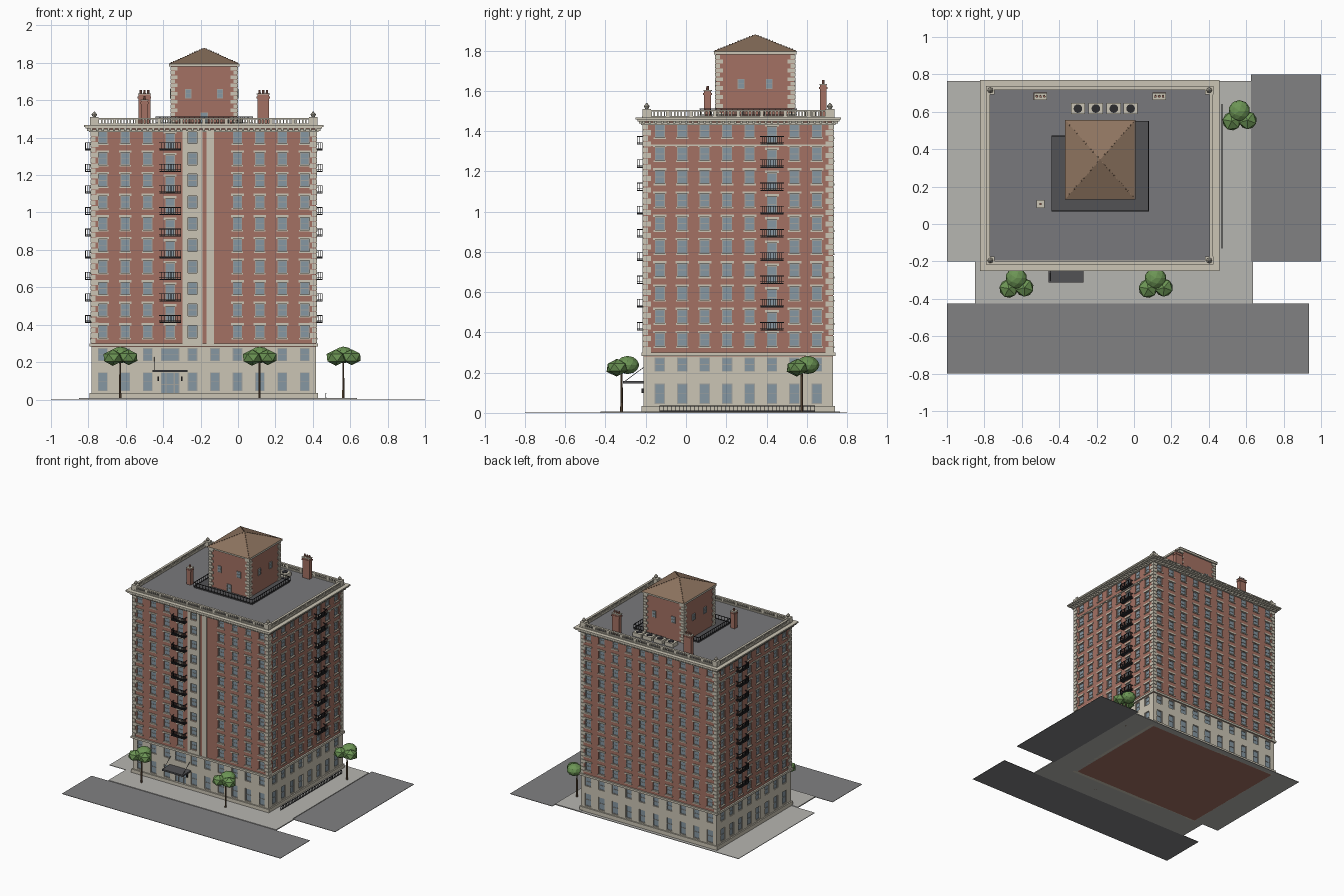
import bpy, bmesh, math
from mathutils import Matrix, Vector

if "Cube" in bpy.data.objects:
    bpy.data.objects.remove(bpy.data.objects["Cube"])

COL = {"brick": (.37, .165, .125), "stone": (.60, .56, .46), "glass": (.24, .31, .36),
       "iron": (.025, .025, .028), "roof": (.19, .19, .20), "road": (.22, .22, .225),
       "walk": (.47, .465, .44), "deck": (.085, .085, .09), "tile": (.27, .175, .115),
       "leaf": (.15, .30, .09), "bark": (.13, .08, .045), "frame": (.36, .36, .34)}
MATS = {}
for k, c in COL.items():
    MATS[k] = bpy.data.materials.new(k)
    MATS[k].diffuse_color = (*c, 1)
PARTS = {}


def part(name, mat):
    return PARTS.setdefault(name, (bmesh.new(), mat))[0]


def box(name, mat, x0, x1, y0, y1, z0, z1):
    m = Matrix.Translation(((x0 + x1) / 2, (y0 + y1) / 2, (z0 + z1) / 2)) @ \
        Matrix.Diagonal((abs(x1 - x0), abs(y1 - y0), abs(z1 - z0), 1))
    bmesh.ops.create_cube(part(name, mat), size=1, matrix=m)


def cone(name, mat, x, y, z0, z1, r0, r1, seg=8):
    bmesh.ops.create_cone(part(name, mat), cap_ends=True, segments=seg, radius1=r0, radius2=r1,
                          depth=z1 - z0, matrix=Matrix.Translation((x, y, (z0 + z1) / 2)))


def ring(name, mat, b, o, i, z0, z1):
    """rectangular ring around bounds b, from offset o (outer) to i (inner)"""
    x0, x1, y0, y1 = b
    box(name, mat, x0 - o, x1 + o, y0 - o, y0 - i, z0, z1)
    box(name, mat, x0 - o, x1 + o, y1 + i, y1 + o, z0, z1)
    box(name, mat, x0 - o, x0 - i, y0 - i, y1 + i, z0, z1)
    box(name, mat, x1 + i, x1 + o, y0 - i, y1 + i, z0, z1)


def rod(name, mat, a, b, r):
    a, b = Vector(a), Vector(b)
    m = Matrix.Translation((a + b) / 2) @ (b - a).to_track_quat('Z', 'Y').to_matrix().to_4x4()
    bmesh.ops.create_cone(part(name, mat), cap_ends=True, segments=6, radius1=r, radius2=r,
                          depth=(b - a).length, matrix=m)


def rail(name, mat, p, q, z0, z1, n, t=.002, bar=.004):
    (x0, y0), (x1, y1) = p, q
    for a, b in ((z0, z0 + bar), (z1 - bar, z1)):
        box(name, mat, min(x0, x1) - t, max(x0, x1) + t, min(y0, y1) - t, max(y0, y1) + t, a, b)
    for k in range(n + 1):
        x, y = x0 + (x1 - x0) * k / n, y0 + (y1 - y0) * k / n
        box(name, mat, x - t * .7, x + t * .7, y - t * .7, y + t * .7, z0, z1)


BODY = (-.783, .417, -.21, .73)
TOWER = (-.357, -.005, .15, .538)


def fbox(name, mat, b, side, u0, u1, z0, z1, d0, d1):
    """box on a wall: u runs along it, d is the distance outward"""
    if side == "front": box(name, mat, u0, u1, b[2] - d1, b[2] - d0, z0, z1)
    if side == "back": box(name, mat, u0, u1, b[3] + d0, b[3] + d1, z0, z1)
    if side == "left": box(name, mat, b[0] - d1, b[0] - d0, u0, u1, z0, z1)
    if side == "right": box(name, mat, b[1] + d0, b[1] + d1, u0, u1, z0, z1)


REC = .014


def wall(name, mat, side, z0, z1, cols):
    """wall skin with openings; cols = [(u, width, [(za, zb), ...])]"""
    lo, hi = (BODY[0], BODY[1]) if side in ("front", "back") else (BODY[2], BODY[3])
    at = lo
    for u, w, spans in cols:
        fbox(name, mat, BODY, side, at, u - w / 2, z0, z1, -REC - .002, 0)
        at, z = u + w / 2, z0
        for za, zb in spans:
            fbox(name, mat, BODY, side, u - w / 2, at, z, za, -REC - .002, 0)
            z = zb
        fbox(name, mat, BODY, side, u - w / 2, at, z, z1, -REC - .002, 0)
    fbox(name, mat, BODY, side, at, hi, z0, z1, -REC - .002, 0)


def window(b, side, u, w, za, zb, d=0., trim=True):
    fbox("window_glass", "glass", b, side, u - w / 2, u + w / 2, za, zb, d - .003, d + .003)
    f, e0, e1 = .004, d + .001, d + .006
    for s in (-1, 1):
        c = u + s * (w / 2 - f / 2)
        fbox("window_frames", "frame", b, side, c - f / 2, c + f / 2, za, zb, e0, e1)
    for z in (za, (za + zb) / 2 - f / 2, zb - f):
        fbox("window_frames", "frame", b, side, u - w / 2, u + w / 2, z, z + f, e0, e1)
    if trim:
        fbox("lintels", "stone", b, side, u - w / 2 - .009, u + w / 2 + .009, zb, zb + .012, -.005, .005)
        fbox("sills", "stone", b, side, u - w / 2 - .006, u + w / 2 + .006, za - .008, za, -REC, .007)


def quoins(name, b, z0, z1, n, long, short):
    h = (z1 - z0) / n
    for sx in (0, 1):
        for sy in (2, 3):
            for k in range(n):
                lx, ly = (long, short) if k % 2 else (short, long)
                x, y = b[sx], b[sy]
                ix, iy = (1 if sx == 0 else -1), (1 if sy == 2 else -1)
                box(name, "stone", x - ix * .005, x + ix * lx, y - iy * .005, y + iy * ly,
                    z0 + k * h + .001, z0 + (k + 1) * h - .002)


# ground: pavements and roads
box("front_pavement", "walk", -.85, .635, -.425, -.2, 0, .008)
box("left_pavement", "walk", -1, -.77, -.2, .765, 0, .004)
box("right_pavement", "walk", .40, .625, -.2, .765, 0, .008)
box("back_pavement", "walk", -.77, .40, .71, .765, 0, .004)
box("front_road", "road", -1, .935, -.8, -.425, 0, .003)
box("side_road", "road", .625, 1, -.2, .8, 0, .003)

# core behind the wall skin
box("building_core", "brick", BODY[0] + REC, BODY[1] - REC, BODY[2] + REC, BODY[3] - REC, 0, 1.45)

# facades with recessed windows and balconies
CX, CY = -.183, .26
FLOORS = [.363 + .1155 * i for i in range(10)]
COLS_X = [CX + .12 * (i - 4.5) for i in range(10)]
COLS_Y = [CY + .1115 * (i - 3.5) for i in range(8)]
BALCONY = {"front": COLS_X[3], "right": COLS_Y[5], "left": COLS_Y[5]}
for side in ("front", "back", "left", "right"):
    us = COLS_X if side in ("front", "back") else COLS_Y
    upper, lower = [], []
    for u in us:
        spans = []
        door = side == "front" and u == COLS_X[3]
        for i, z in enumerate(FLOORS):
            balc = BALCONY.get(side) == u and i > 0
            spans.append((z - (.062 if balc else .033), z + (.02 if balc else .033)))
        if not (side == "front" and u == COLS_X[5]):
            upper.append((u, .05, spans))
        lower.append((u, .1 if door else .052, [(.015 if door else .045, .145), (.205, .275)]))
    wall("brick_walls", "brick", side, .28, 1.45, upper)
    wall("stone_base", "stone", side, 0, .285, lower)
    for u, w, spans in upper:
        for za, zb in spans:
            window(BODY, side, u, w, za, zb, -.011)
    for u, w, spans in lower:
        for za, zb in spans:
            window(BODY, side, u, w, za, zb, -.011, False)
    if side in BALCONY:
        u = BALCONY[side]
        for z in FLOORS[1:]:
            f, w, d = z - .07, .057, .034
            fbox("balcony_floors", "iron", BODY, side, u - w, u + w, f, f + .006, 0, d)
            for a, c in ((f + .01, f + .013), (f + .039, f + .043)):
                fbox("balcony_rails", "iron", BODY, side, u - w, u + w, a, c, d - .003, d)
                for s in (-1, 1):
                    fbox("balcony_rails", "iron", BODY, side, u + s * w - .0015, u + s * w + .0015, a, c, 0, d)
            for k in range(13):
                c = u - w + 2 * w * k / 12
                fbox("balcony_bars", "iron", BODY, side, c - .001, c + .001, f, f + .041, d - .003, d)
            for s in (-1, 1):
                for k in (1, 2):
                    fbox("balcony_bars", "iron", BODY, side, u + s * w - .001, u + s * w + .001,
                         f, f + .041, d * k / 3 - .001, d * k / 3 + .001)
    if side in ("left", "right"):
        fbox("upper_string_course", "stone", BODY, side, BODY[2], BODY[3], 1.326, 1.334, 0, .007)
    # small blocks under the cornice
    lo, hi = (BODY[0], BODY[1]) if side in ("front", "back") else (BODY[2], BODY[3])
    n = int((hi - lo) / .03)
    for k in range(n + 1):
        c = lo + (hi - lo) * k / n
        fbox("cornice_blocks", "stone", BODY, side, c - .006, c + .006, 1.437, 1.452, 0, .024)

# stone pilasters beside the front stair bay (either side of and above the bay windows)
x = COLS_X[4]
for a, c in ((-.297, x - .025), (x + .025, -.19), (-.168, -.128)):
    fbox("stone_bay", "stone", BODY, "front", a, c, .29, 1.44, -.01, .006)
for z0, z1 in zip([.29] + [z + .033 for z in FLOORS], [z - .033 for z in FLOORS] + [1.44]):
    fbox("stone_bay", "stone", BODY, "front", x - .025, x + .025, z0, z1, -.01, .0055)

# quoins, bands, cornice and roof
quoins("corner_quoins", BODY, .30, 1.435, 40, .036, .022)
ring("plinth", "stone", BODY, .01, -.01, 0, .035)
ring("base_course", "stone", BODY, .012, -.01, .283, .299)
ring("cornice_lower", "stone", BODY, .014, -.02, 1.43, 1.443)
ring("cornice", "stone", BODY, .032, -.03, 1.449, 1.458)
ring("cornice_top", "stone", BODY, .04, -.03, 1.458, 1.468)
box("flat_roof", "roof", BODY[0] + .014, BODY[1] - .014, BODY[2] + .014, BODY[3] - .014, 1.44, 1.47)

# parapet balustrade with corner urns
ring("parapet_base", "stone", BODY, .008, -.014, 1.466, 1.476)
ring("parapet_rail", "stone", BODY, .006, -.012, 1.497, 1.505)
x0, x1, y0, y1 = BODY[0] + .003, BODY[1] - .003, BODY[2] + .003, BODY[3] - .003
for p, q, n in (((x0, y0), (x1, y0), 70), ((x0, y1), (x1, y1), 70),
                ((x0, y0), (x0, y1), 56), ((x1, y0), (x1, y1), 56)):
    for k in range(n + 1):
        x, y = p[0] + (q[0] - p[0]) * k / n, p[1] + (q[1] - p[1]) * k / n
        r = .009 if k % 7 == 0 else .0035
        box("parapet_balusters", "stone", x - r, x + r, y - r, y + r, 1.474, 1.499)
for x in (x0 + .012, x1 - .012):
    for y in (y0 + .012, y1 - .012):
        box("corner_pedestals", "stone", x - .022, x + .022, y - .022, y + .022, 1.466, 1.511)
        cone("corner_urns", "stone", x, y, 1.511, 1.524, .008, .015)
        cone("corner_urns", "stone", x, y, 1.524, 1.54, .015, .002)

# roof deck and its railing
box("roof_deck", "deck", -.44, .077, .07, .47, 1.465, 1.474)
box("roof_deck", "deck", -.2, .077, .4, .55, 1.465, 1.474)
for p, q, n in (((-.44, .07), (.077, .07), 20), ((-.44, .07), (-.44, .47), 16), ((.077, .07), (.077, .55), 18),
                ((-.44, .47), (-.357, .47), 4), ((.077, .55), (-.005, .55), 4)):
    rail("deck_railing", "iron", p, q, 1.478, 1.512, n)

# roof tower with pyramid roof
box("tower", "brick", *TOWER, 1.45, 1.785)
quoins("tower_quoins", TOWER, 1.47, 1.78, 14, .034, .02)
ring("tower_eave", "stone", TOWER, .012, -.02, 1.78, 1.795)
tx, ty = CX + .002, .344
m = Matrix.Translation((tx, ty, 1.8375)) @ Matrix.Diagonal((.188, .212, 1, 1)) @ Matrix.Rotation(math.pi / 4, 4, 'Z')
bmesh.ops.create_cone(part("tower_roof", "tile"), cap_ends=True, segments=4, radius1=math.sqrt(2),
                      radius2=0, depth=.085, matrix=m)
for sx in (-1, 1):
    for sy in (-1, 1):
        for k in range(1, 15):
            t = k / 15
            cone("hip_tiles", "tile", tx + sx * .188 * t, ty + sy * .212 * t,
                 1.877 - .085 * t, 1.883 - .085 * t, .004, .003, 5)
for side, c, o in (("front", tx, .085), ("back", tx, .085), ("left", ty, .07), ("right", ty, .07)):
    for s in (-1, 1):
        window(TOWER, side, c + s * o, .034, 1.61, 1.66, .001, False)
window(TOWER, "front", tx, .04, 1.474, 1.535, .001, False)

# chimneys
for x, y, w, d, top, fl in ((-.50, .682, .032, .016, 1.63, (-.02, 0, .02)),
                            (.135, .682, .032, .016, 1.63, (-.02, 0, .02)), (-.50, .107, .018, .018, 1.60, (0,))):
    box("chimneys", "brick", x - w, x + w, y - d, y + d, 1.46, top)
    box("chimneys", "brick", x - w - .004, x + w + .004, y - d - .004, y + d + .004, top - .02, top - .01)
    box("chimney_caps", "stone", x - w - .003, x + w + .003, y - d - .003, y + d + .003, top, top + .005)
    for f in fl:
        cone("chimney_pots", "brick", x + f, y, top + .004, top + .024, .007, .006)

# rooftop cooling units
for x in (-.30, -.204, -.108, -.018):
    box("cooling_units", "stone", x - .038, x + .038, .587, .648, 1.465, 1.5)
    cone("cooling_fans", "iron", x, .617, 1.498, 1.503, .023, .023, 16)

# entrance canopy, stays and wall lamps
ex = COLS_X[3]
box("entrance_canopy", "deck", ex - .093, ex + .093, -.312, -.21, .146, .158)
for s in (-1, 1):
    rod("canopy_stays", "iron", (ex + s * .085, -.305, .156), (ex + s * .085, -.212, .225), .0015)
    box("wall_lamps", "iron", ex + s * .063 - .004, ex + s * .063 + .004, -.222, -.209, .098, .122)
    fbox("door_posts", "frame", BODY, "front", ex + s * .022 - .003, ex + s * .022 + .003, .015, .145, -.01, -.004)

# low fence on the right
rail("side_fence", "iron", (.47, -.13), (.47, .64), .008, .036, 40)

# trees
for x, y in ((-.63, -.32), (.115, -.32), (.563, .575)):
    cone("tree_trunks", "bark", x, y, 0, .2, .007, .005, 6)
    for dx, dy, dz, r in ((0, .03, .012, .058), (.045, -.02, 0, .054), (-.04, -.025, -.002, .056)):
        m = Matrix.Translation((x + dx, y + dy, .226 + dz)) @ Matrix.Diagonal((1, 1, .78, 1)) @ Matrix.Rotation(dx * 20, 4, 'Z')
        bmesh.ops.create_icosphere(part("tree_crowns", "leaf"), subdivisions=2 if r > .057 else 1, radius=r, matrix=m)

# turn every collected part into an object
for name, (bm, mat) in PARTS.items():
    me = bpy.data.meshes.new(name)
    bm.to_mesh(me)
    bm.free()
    me.materials.append(MATS[mat])
    bpy.context.collection.objects.link(bpy.data.objects.new(name, me))

for m in bpy.data.materials:
    if m.users and not m.is_grease_pencil:
        m.use_nodes = True
        m.node_tree.nodes["Principled BSDF"].inputs["Base Color"].default_value = m.diffuse_color
